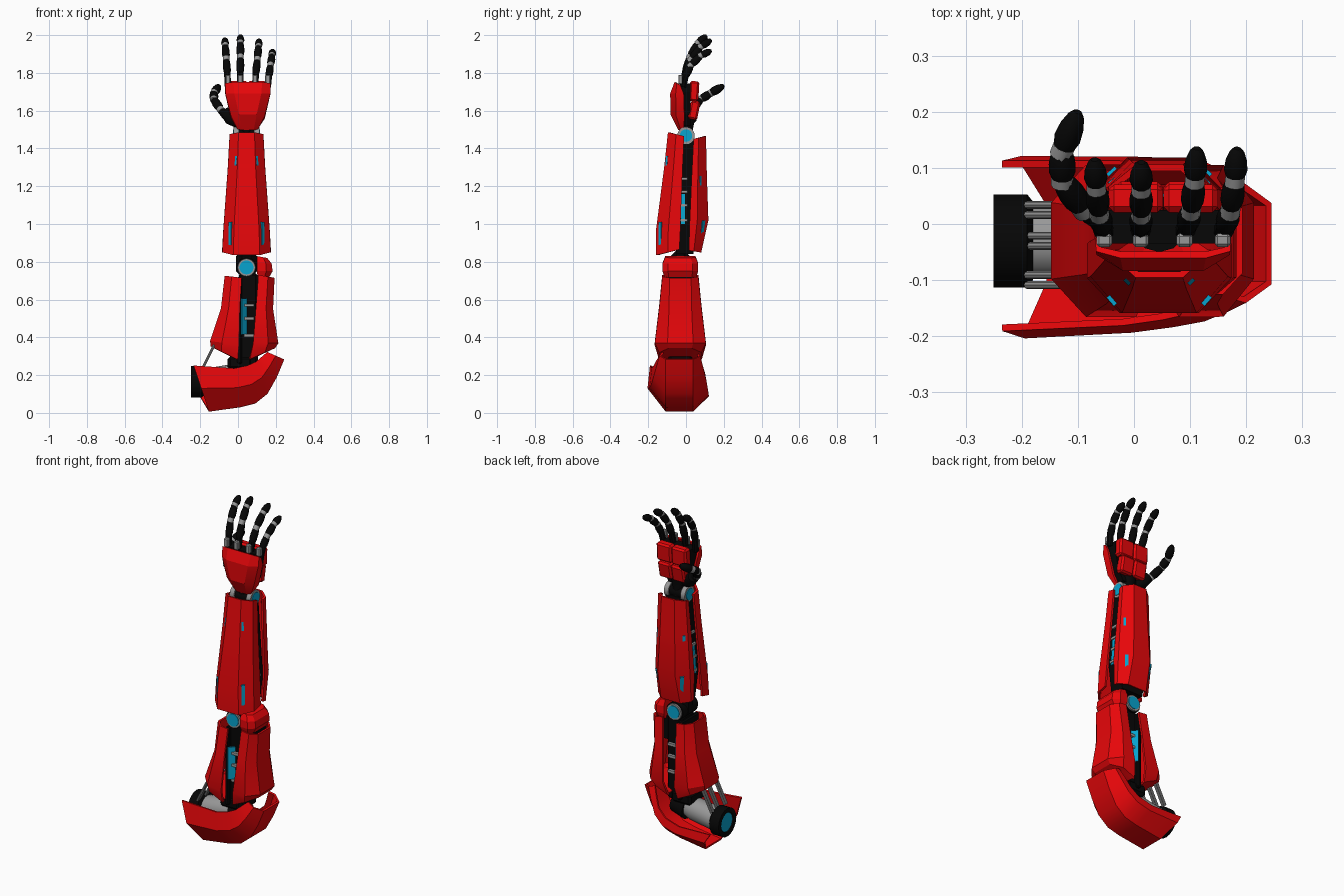
import bpy, bmesh, math
from mathutils import Vector, Euler

cube = bpy.data.objects.get("Cube")
if cube:
    bpy.data.objects.remove(cube, do_unlink=True)


def material(name, colour):
    m = bpy.data.materials.new(name)
    m.use_nodes = True
    m.diffuse_color = (*colour, 1)
    bsdf = next(n for n in m.node_tree.nodes if n.type == 'BSDF_PRINCIPLED')
    bsdf.inputs["Base Color"].default_value = (*colour, 1)
    return m


RED = material("red armour", (0.8, 0.002, 0.003))
BLACK = material("black frame", (0.002, 0.002, 0.002))
GREY = material("grey metal", (0.31, 0.31, 0.31))
CYAN = material("cyan light", (0.002, 0.37, 0.62))


def finish(name, bm, mat, smooth=False):
    bmesh.ops.recalc_face_normals(bm, faces=bm.faces[:])
    mesh = bpy.data.meshes.new(name)
    bm.to_mesh(mesh)
    bm.free()
    mesh.materials.append(mat)
    if smooth:
        mesh.polygons.foreach_set("use_smooth", [True] * len(mesh.polygons))
        mesh.set_sharp_from_angle(angle=0.7)
    ob = bpy.data.objects.new(name, mesh)
    bpy.context.collection.objects.link(ob)
    return ob


def loft(name, stations, mat, solid=False, split=0.5):
    """Bridge rows of points: an open plate with thickness, or a closed capped body."""
    bm = bmesh.new()
    rows = [[bm.verts.new(p) for p in row] for row in stations]
    n = len(rows[0])
    for a, b in zip(rows, rows[1:]):
        for i in range(n if solid else n - 1):
            j = (i + 1) % n
            bm.faces.new((a[i], a[j], b[j], b[i]))
    if solid:
        bm.faces.new(rows[0])
        bm.faces.new(rows[-1])
        return finish(name, bm, mat)
    for f in bm.faces:
        f.smooth = True
    ob = finish(name, bm, mat)
    plate = ob.modifiers.new("thickness", 'SOLIDIFY')
    plate.thickness = 0.012
    plate.offset = 0
    crease = ob.modifiers.new("sharp edges", 'EDGE_SPLIT')
    crease.split_angle = split
    return ob


def lathe(name, a, b, profile, mat, seg=12):
    """Turned part along the line a-b; profile holds (fraction, radius)."""
    a, b = Vector(a), Vector(b)
    turn = (b - a).to_track_quat('Z', 'Y')
    bm = bmesh.new()
    rows = []
    for t, r in profile:
        ring = [Vector((r * math.cos(k * math.tau / seg), r * math.sin(k * math.tau / seg), 0)) for k in range(seg)]
        rows.append([bm.verts.new(a.lerp(b, t) + turn @ p) for p in ring])
    for p, q in zip(rows, rows[1:]):
        for i in range(seg):
            j = (i + 1) % seg
            bm.faces.new((p[i], p[j], q[j], q[i]))
    bm.faces.new(rows[0])
    bm.faces.new(rows[-1])
    return finish(name, bm, mat, smooth=True)


def rod(name, a, b, r, mat, seg=12):
    return lathe(name, a, b, [(0, r), (1, r)], mat, seg)


def box(name, centre, size, mat, rot=(0, 0, 0), bevel=0):
    bm = bmesh.new()
    bmesh.ops.create_cube(bm, size=1)
    bmesh.ops.scale(bm, vec=size, verts=bm.verts[:])
    if bevel:
        bmesh.ops.bevel(bm, geom=bm.edges[:], offset=bevel, segments=1, affect='EDGES')
    ob = finish(name, bm, mat)
    ob.location = centre
    ob.rotation_euler = Euler(rot)
    return ob


def section(d_in, d_out, z_in, z_out, half, flat, corner):
    """Six points of a C-shaped armour section as (depth, side, height)."""
    d_mid, z_mid = d_in + corner * (d_out - d_in), z_in + corner * (z_out - z_in)
    side = [(d_in, half, z_in), (d_mid, half, z_mid), (d_out, flat, z_out)]
    return [(d, -s, z) for d, s, z in side] + side[::-1]


def armour_x(name, specs, yc, corner=0.6, **kw):
    return loft(name, [[(d, yc + s, z) for d, s, z in section(*sp, corner)] for sp in specs], RED, **kw)


def armour_y(name, specs, xc, corner=0.6, **kw):
    return loft(name, [[(xc + s, d, z) for d, s, z in section(*sp, corner)] for sp in specs], RED, **kw)


AX, AY = 0.045, -0.03   # arm axis

# Shoulder guard: curved cup, lower at the back
outer = [(-.155, .012), (.01, .035), (.09, .055), (.152, .105), (.2, .19), (.24, .285)]
front = [(-.235, .25), (-.02, .235), (.05, .25), (.095, .27), (.125, .295), (.155, .32)]
back = [(-.235, .14), (-.03, .135), (.06, .16), (.11, .205), (.135, .26), (.158, .31)]
front_y = [-.198, -.188, -.178, -.168, -.152, -.135]
back_y = [.115, .115, .112, .104, .088, .07]
rows = []
for o, f, b, yf, yb in zip(outer, front, back, front_y, back_y):
    o, f, b = Vector(o), Vector(f), Vector(b)
    path = [(f, yf + .013), (f.lerp(o, .5), yf), (o, -.105), (o, .035), (b.lerp(o, .4), yb), (b, yb - .008)]
    rows.append([(p.x, y, p.y) for p, y in path])
loft("shoulder_guard", rows, RED, split=.56)

# Shoulder joint: drum with a sunken lit cap, axle and pistons
SZ = 0.165
lathe("shoulder_drum", (-.25, AY, SZ), (-.18, AY, SZ),
      [(.12, .05), (.12, .055), (0, .058), (0, .083), (.85, .083), (1, .07)], BLACK, 20)
rod("shoulder_light", (-.245, AY, SZ), (-.235, AY, SZ), .054, CYAN, 20)
lathe("shoulder_axle", (-.19, AY, SZ), (.02, AY, .2), [(0, .066), (.7, .066), (1, .05)], GREY, 16)
lathe("shoulder_socket", (.0, AY, .19), (.09, AY, .2), [(0, .07), (1, .055)], BLACK)
for y in (.025, -.03, -.1):
    for dy in (-.009, .009):
        rod("shoulder_piston", (-.19, y + dy, .23), (-.115, y + dy, .38), .007, GREY, 8)

# Upper arm: frame with a spine, lights turned to the outer side, and bars
box("upper_arm_frame", (.055, AY, .49), (.1, .125, .5), BLACK, bevel=.012)
box("upper_arm_spine", (.008, AY, .49), (.025, .175, .46), BLACK, bevel=.006)
box("upper_arm_foot", (.01, AY, .265), (.13, .14, .07), BLACK, bevel=.015)
for s in (-1, 1):
    box("upper_arm_light", (.031, AY + s * .075, .51), (.04, .009, .19), CYAN, (0, 0, -s * math.pi / 4))
    for z in (.41, .5, .57):
        box("upper_arm_bar", (.058, AY + s * .07, z), (.055, .018, .015), GREY)

# Upper arm armour, closing inward at the bottom
armour_x("upper_arm_outer_shell", [
    (.108, .188, .73, .715, .09, .055), (.095, .18, .56, .55, .107, .058),
    (.08, .208, .37, .37, .13, .066), (.062, .192, .29, .347, .108, .06), (.06, .07, .287, .29, .1, .055)], AY)
armour_x("upper_arm_inner_shell", [
    (.02, -.065, .715, .725, .09, .055), (.01, -.085, .56, .55, .107, .058),
    (.005, -.142, .36, .38, .13, .066), (0, -.14, .287, .355, .11, .06), (0, -.01, .285, .29, .1, .055)], AY)

# Elbow: hinge, lit caps and guard
box("elbow_block", (AX, AY, .79), (.11, .1, .14), BLACK, bevel=.03)
box("elbow_mount", (.13, AY, .66), (.07, .125, .14), BLACK)
rod("elbow_hinge", (AX, AY - .08, .77), (AX, AY + .08, .77), .047, GREY, 20)
rod("elbow_core", (AX, AY - .07, .77), (AX, AY + .07, .77), .053, BLACK, 20)
for s in (-1, 1):
    rod("elbow_light", (AX, AY + s * .079, .77), (AX, AY + s * .084, .77), .037, CYAN, 20)
armour_x("elbow_guard", [
    (.105, .16, .715, .71, .082, .06), (.1, .183, .75, .75, .094, .065),
    (.1, .178, .795, .79, .094, .065), (.1, .155, .83, .82, .08, .055)], AY, solid=True)

# Forearm: frame with lights on both sides
loft("forearm_frame", [[(AX + sx * w, y, z) for sx, y in ((-1, -.05), (1, -.05), (1, .04), (-1, .04))]
                       for z, w in ((.84, .07), (1.0, .09), (1.45, .06))], BLACK, solid=True)
for s in (-1, 1):
    box("forearm_side_light", (AX + s * .087, -.015, 1.08), (.008, .022, .16), CYAN, (0, -s * .07, 0))
    for z in (1.02, 1.1, 1.17, 1.24):
        box("forearm_bar", (AX + s * (.087 - (z - 1.08) * .07), -.012, z), (.016, .04, .014), GREY)

# Forearm armour, front and back
armour_y("forearm_front_shell", [
    (-.01, -.09, 1.465, 1.485, .084, .04), (-.018, -.11, 1.3, 1.3, .093, .046),
    (-.03, -.153, .97, .97, .117, .064), (-.035, -.153, .865, .835, .123, .068)], AX, corner=.5)
armour_y("forearm_back_shell", [
    (.04, .1, 1.45, 1.465, .085, .04), (.03, .105, 1.25, 1.25, .096, .046),
    (.02, .113, 1.02, 1.02, .108, .055), (.015, .075, .86, .85, .102, .06)], AX, corner=.4)
for s in (-1, 1):
    box("forearm_front_light", (AX + s * .084, -.136, .95), (.02, .009, .12), CYAN, (0, 0, s * .85))
    box("forearm_front_small_light", (AX + s * .054, -.1, 1.335), (.013, .009, .05), CYAN, (-.12, 0, s * .78))
    box("forearm_back_light", (AX + s * .076, .084, .96), (.02, .009, .12), CYAN, (-.2, 0, -s * .74))
    box("forearm_back_small_light", (AX + s * .083, .075, 1.23), (.015, .009, .05), CYAN, (0, 0, -s * .74))

# Wrist: hinge discs and neck
WZ = 1.468
rod("wrist_core", (AX - .05, 0, WZ), (AX + .05, 0, WZ), .038, BLACK, 20)
lathe("wrist_neck", (AX, 0, 1.42), (AX, 0, 1.57), [(0, .04), (.5, .035), (1, .05)], BLACK)
for s in (-1, 1):
    rod("wrist_disc", (AX + s * .04, 0, WZ), (AX + s * .068, 0, WZ), .046, GREY, 20)
    rod("wrist_light", (AX + s * .067, 0, WZ), (AX + s * .072, 0, WZ), .033, CYAN, 20)

# Hand: body, knuckle guard and palm pads
HX = 0.052
loft("hand_body", [[(HX + sx * w, sy * .03 - .005, z) for sx, sy in ((-1, -1), (1, -1), (1, 1), (-1, 1))]
                   for z, w in ((1.52, .045), (1.58, .08), (1.7, .1), (1.745, .1))], BLACK, solid=True)
armour_y("hand_guard", [
    (-.03, -.055, 1.735, 1.75, .115, .075), (-.012, -.078, 1.69, 1.69, .114, .07),
    (-.008, -.076, 1.56, 1.58, .084, .045), (-.012, -.035, 1.51, 1.5, .05, .03)], HX, split=.35)
for s in (-1, 1):
    box("palm_upper_pad", (HX + s * .049, .043, 1.703), (.097, .05, .106), RED, (-.06, 0, 0), .01)
    box("palm_lower_pad", (HX + s * .043, .043, 1.603), (.085, .05, .1), RED, (-.2, 0, 0), .01)

BARREL = [(0, .82), (.2, .97), (.55, 1), (.85, .9), (1, .8)]
TIP = [(0, .8), (.25, 1), (.6, .9), (.88, .62), (1, .32)]


def digit(name, pts, r, joints):
    """Black barrel segments joined by short grey rods of the given half lengths."""
    pts = [Vector(p) for p in pts]
    last = len(pts) - 2
    for k, (a, b) in enumerate(zip(pts, pts[1:])):
        lathe(name + "_segment", a.lerp(b, .1), b if k == last else a.lerp(b, .93),
              [(t, q * r) for t, q in (TIP if k == last else BARREL)], BLACK, 10)
        if k:
            d = (b - a).normalized() * joints[k - 1]
            rod(name + "_joint", a - d, a + d, r * .83, GREY, 10)


# Fingers: base x, tip x, forward reach, height
BEND = [(.06, .18), (.28, .55), (.62, .84), (1, 1)]
for name, x0, x1, reach, rise in (("index_finger", -.053, -.07, .13, .235), ("middle_finger", .012, .013, .125, .252),
                                  ("ring_finger", .09, .112, .15, .228), ("little_finger", .158, .184, .15, .172)):
    base = Vector((x0, -.015, 1.747))
    pts = [base + Vector(((x1 - x0) * v, reach * u, rise * v)) for u, v in BEND]
    digit(name, pts, .021, (.015, .01))
    rod(name + "_root", base - Vector((0, 0, .02)), pts[0].lerp(pts[1], .15), .018, BLACK, 8)
    box(name + "_knuckle", base + Vector((0, -.014, .018)), (.028, .024, .05), GREY, bevel=.005)

# Thumb
digit("thumb", [(-.03, .0, 1.54), (-.092, .028, 1.605), (-.128, .078, 1.66), (-.128, .13, 1.692), (-.1, .2, 1.733)],
      .024, (.012, .01, .01))
lathe("thumb_base", (.0, .0, 1.53), (-.07, .035, 1.595), [(0, .025), (.5, .041), (1, .028)], BLACK, 10)
